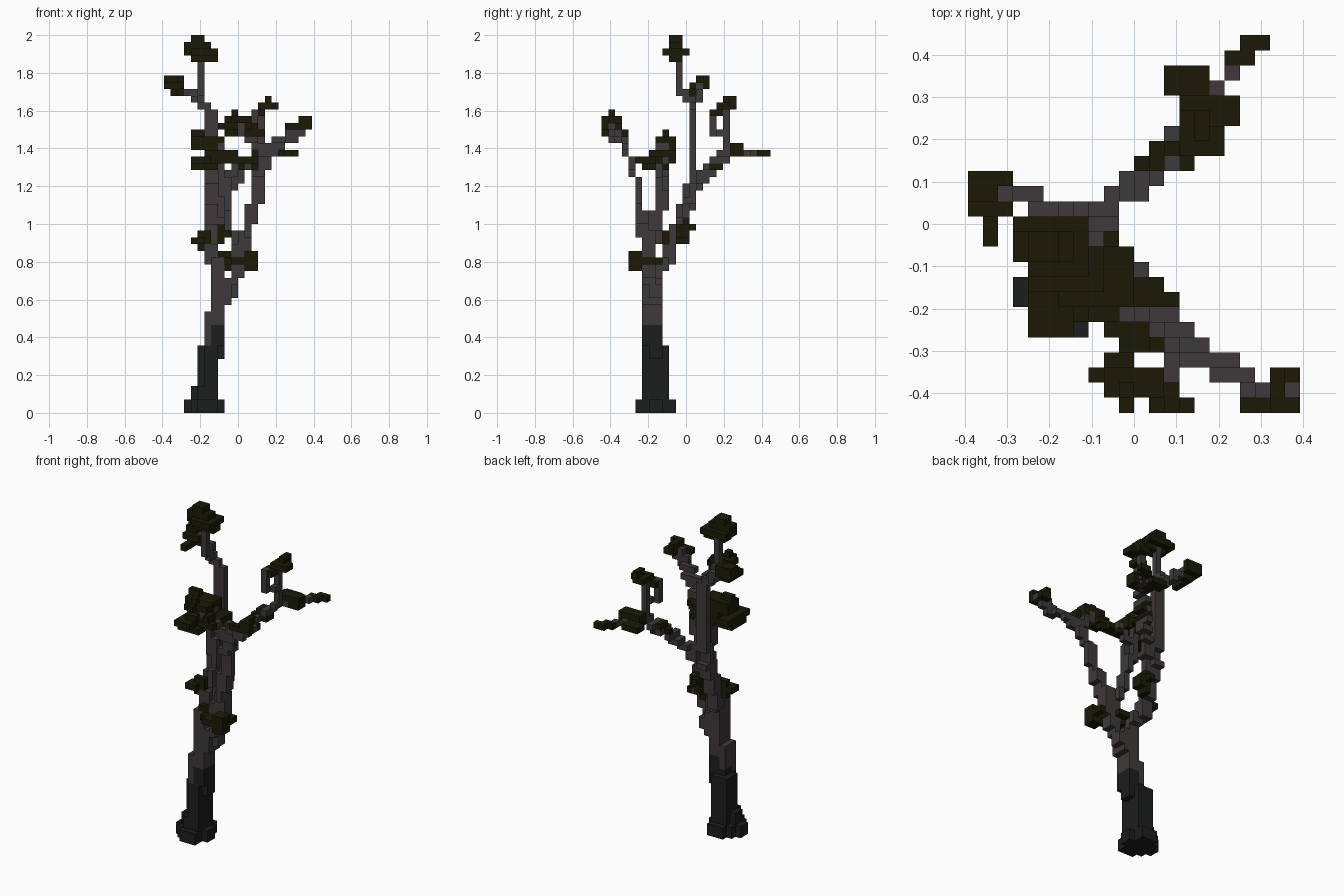
import bpy, bmesh, math
from mathutils import Vector

V = 2 / 56                      # voxel edge
OX, OY = -11 * V, -12.5 * V     # grid origin


def material(name, rgb):
    m = bpy.data.materials.new(name)
    m.diffuse_color = (*rgb, 1)
    return m


BARK = material("dark bark", (0.0120, 0.0122, 0.0128))
WOOD = material("grey brown wood", (0.0490, 0.0405, 0.0415))
LEAF = material("olive leaf", (0.0110, 0.0104, 0.0018))

cells = {}                      # voxel -> part name


def boxes(part, *ranges):
    """Fill index boxes (x0, x1, y0, y1, z0, z1), upper ends excluded."""
    for a, b, c, d, e, f in ranges:
        for i in range(a, b):
            for j in range(c, d):
                for k in range(e, f):
                    cells.setdefault((i, j, k), part)


def branch(part, wide, deep, *pts):
    """Fill a stepped limb wide x deep voxels along a polyline."""
    for p, q in zip(pts, pts[1:]):
        p, q = Vector(p), Vector(q)
        n = max(1, math.ceil((q - p).length / V * 2))
        for s in range(n + 1):
            c = p.lerp(q, s / n)
            i = round((c.x - OX) / V - wide / 2)
            j = round((c.y - OY) / V - deep / 2)
            k = int(c.z / V)
            boxes(part, (i, i + wide, j, j + deep, k, k + 1))


# trunk with flared foot
boxes("trunk", (3, 9, 7, 9, 0, 2), (4, 8, 6, 10, 0, 2), (5, 8, 5, 11, 0, 2),
      (4, 8, 7, 9, 2, 4), (5, 8, 6, 10, 2, 4), (5, 8, 7, 10, 4, 10), (6, 8, 6, 7, 4, 10),
      (8, 9, 7, 9, 8, 13), (7, 9, 6, 9, 10, 13), (6, 7, 7, 9, 10, 11))
boxes("upper_trunk", (6, 7, 6, 9, 10, 15), (7, 9, 6, 9, 13, 16), (7, 10, 6, 9, 16, 20),
      (7, 9, 6, 9, 20, 23))

# tall limb with a side twig
branch("tall_limb", 2, 2, (-.12, -.13, .75), (-.13, -.09, .85), (-.13, -.05, .95), (-.13, 0, 1.1))
branch("tall_limb", 2, 1, (-.13, 0, 1.1), (-.15, .03, 1.25), (-.16, .035, 1.6))
branch("tall_limb", 1, 1, (-.17, .035, 1.6), (-.18, .03, 1.65), (-.2, -.02, 1.7), (-.2, -.04, 1.87))
branch("tall_limb", 1, 1, (-.18, .035, 1.62), (-.22, .04, 1.65), (-.25, .07, 1.69), (-.3, .07, 1.73))

# front right limb with twig
branch("front_limb", 2, 2, (-.06, -.17, .58), (-.02, -.18, .7), (.02, -.2, .8), (.05, -.21, .95))
branch("front_limb", 1, 2, (.05, -.21, .92), (.08, -.23, 1.05))
branch("front_limb", 2, 1, (.08, -.23, 1.02), (.1, -.25, 1.2), (.14, -.29, 1.33), (.2, -.33, 1.42),
       (.27, -.375, 1.46), (.34, -.4, 1.53))
branch("front_limb", 1, 1, (.13, -.31, 1.38), (.06, -.36, 1.47), (.02, -.36, 1.5))

# middle limb
branch("middle_limb", 1, 2, (0, -.19, .83), (-.04, -.16, .98), (-.07, -.13, 1.15), (-.1, -.125, 1.4))
branch("middle_limb", 1, 1, (-.07, -.13, 1.2), (-.02, -.12, 1.3), (.02, -.12, 1.34))

# back right limb with a forked twig
branch("back_limb", 2, 1, (-.12, -.02, 1.03), (-.09, 0, 1.1), (-.06, .05, 1.18), (0, .09, 1.23))
branch("back_limb", 1, 2, (0, .09, 1.23), (.05, .13, 1.3), (.11, .2, 1.36))
branch("back_limb", 1, 1, (.11, .2, 1.36), (.18, .27, 1.37), (.23, .36, 1.38))
branch("back_limb", 1, 1, (.12, .2, 1.38), (.13, .2, 1.6))
branch("back_limb", 1, 1, (.12, .2, 1.46), (.1, .14, 1.5), (.1, .14, 1.58))

# leaf clumps
boxes("top_leaves", (4, 6, 10, 12, 55, 56), (3, 7, 10, 12, 53, 55),
      (4, 8, 9, 13, 53, 54), (4, 8, 10, 12, 52, 53), (3, 4, 11, 13, 53, 54))
boxes("left_leaves", (0, 2, 14, 16, 49, 50), (2, 3, 15, 16, 49, 50), (0, 3, 13, 16, 48, 49),
      (1, 3, 14, 15, 47, 48), (1, 2, 11, 14, 47, 48))
boxes("middle_leaves", (4, 9, 8, 11, 39, 41), (4, 6, 9, 10, 41, 42), (6, 11, 7, 11, 38, 39),
      (4, 7, 5, 8, 37, 38), (4, 9, 7, 11, 37, 38), (4, 8, 6, 10, 36, 37))
boxes("inner_leaves", (10, 11, 10, 11, 37, 38), (8, 13, 8, 9, 37, 38), (9, 14, 7, 8, 37, 38),
      (10, 12, 9, 10, 36, 38))
boxes("front_leaves", (8, 13, 2, 3, 42, 43), (9, 11, 1, 4, 41, 42), (10, 11, 0, 1, 43, 44),
      (9, 13, 1, 3, 43, 44), (10, 11, 1, 2, 44, 45), (12, 15, 0, 1, 41, 42), (13, 14, 0, 2, 41, 43))
boxes("front_tip_leaves", (20, 22, 0, 3, 42, 43), (20, 22, 0, 1, 43, 44), (20, 21, 1, 3, 43, 44),
      (18, 22, 0, 1, 42, 43))
boxes("low_leaves", (9, 12, 6, 8, 21, 22), (10, 14, 4, 8, 22, 23), (12, 14, 4, 6, 21, 24),
      (9, 11, 5, 9, 22, 23), (8, 10, 6, 7, 23, 24))
boxes("small_leaves", (4, 6, 8, 10, 25, 26), (5, 7, 9, 10, 24, 27), (7, 10, 11, 12, 26, 28),
      (9, 10, 11, 13, 26, 28), (8, 9, 11, 13, 25, 29), (8, 9, 13, 14, 27, 28))
boxes("back_leaves", (18, 20, 24, 25, 38, 39), (17, 19, 23, 24, 38, 39), (13, 16, 21, 23, 38, 39),
      (14, 18, 19, 21, 38, 40), (12, 14, 16, 18, 36, 38), (11, 13, 16, 17, 36, 37))
boxes("back_top_leaves", (13, 15, 16, 18, 44, 45), (14, 16, 18, 20, 45, 46),
      (15, 16, 18, 20, 46, 47), (14, 17, 17, 19, 45, 46))

# one mesh per part, keeping only the exposed voxel faces
for part in dict.fromkeys(cells.values()):
    bm = bmesh.new()
    for cell in [c for c, p in cells.items() if p == part]:
        for axis in range(3):
            for side in (0, 1):
                near = list(cell)
                near[axis] += 2 * side - 1
                if tuple(near) in cells:
                    continue
                u, w = (axis + 1) % 3, (axis + 2) % 3
                ring = []
                for du, dw in ((0, 0), (1, 0), (1, 1), (0, 1)):
                    p = list(cell)
                    p[axis] += side
                    p[u] += du
                    p[w] += dw
                    ring.append(bm.verts.new((OX + p[0] * V, OY + p[1] * V, p[2] * V)))
                bm.faces.new(ring if side else ring[::-1])
    mesh = bpy.data.meshes.new(part)
    bm.to_mesh(mesh)
    bm.free()
    mesh.materials.append(BARK if part == "trunk" else LEAF if "leaves" in part else WOOD)
    bpy.context.collection.objects.link(bpy.data.objects.new(part, mesh))
